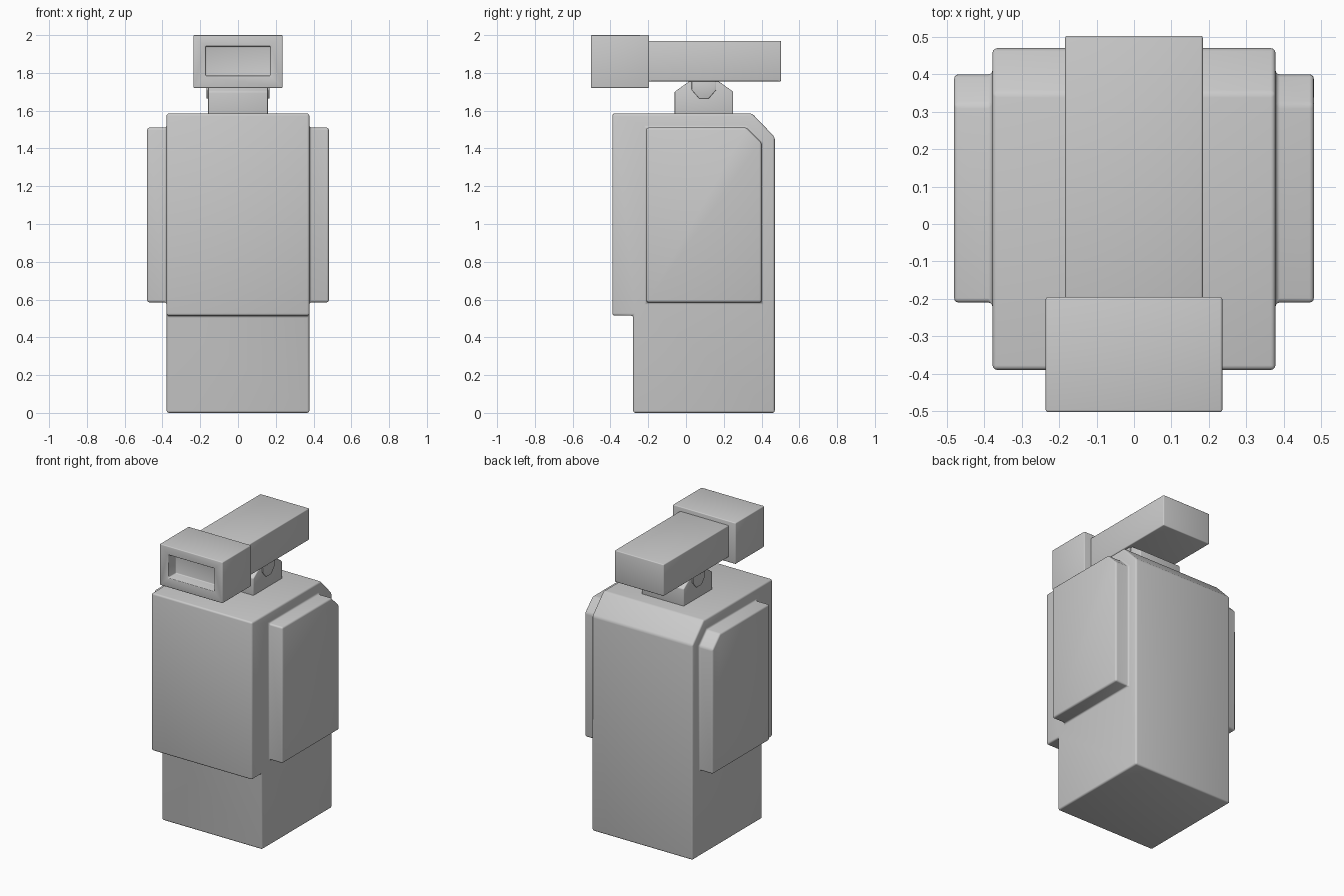
import bpy, bmesh, math

cube = bpy.data.objects.get("Cube")
if cube:
    bpy.data.objects.remove(cube, do_unlink=True)

grey = bpy.data.materials.new("light_grey")
grey.use_nodes = True
grey.diffuse_color = (0.6, 0.6, 0.6, 1)
grey.node_tree.nodes["Principled BSDF"].inputs["Base Color"].default_value = (0.6, 0.6, 0.6, 1)


def extrude_profile(name, profile, half_width):
    """Extrude a (y, z) profile symmetrically along x."""
    bm = bmesh.new()
    face = bm.faces.new([bm.verts.new((-half_width, y, z)) for y, z in profile])
    ext = bmesh.ops.extrude_face_region(bm, geom=[face])["geom"]
    bmesh.ops.translate(bm, vec=(2 * half_width, 0, 0),
                        verts=[v for v in ext if isinstance(v, bmesh.types.BMVert)])
    bmesh.ops.recalc_face_normals(bm, faces=bm.faces)
    mesh = bpy.data.meshes.new(name)
    bm.to_mesh(mesh)
    bm.free()
    mesh.materials.append(grey)
    obj = bpy.data.objects.new(name, mesh)
    bpy.context.collection.objects.link(obj)
    return obj


def rect(y0, y1, z0, z1):
    return [(y0, z0), (y1, z0), (y1, z1), (y0, z1)]


def combine(obj, other, operation):
    mod = obj.modifiers.new(operation.lower(), "BOOLEAN")
    mod.operation, mod.solver, mod.object = operation, "EXACT", other
    other.hide_render = True
    other.hide_set(True)


def soften(obj, width):
    """Round the edges and smooth-shade the result."""
    mod = obj.modifiers.new("rounded_edges", "BEVEL")
    mod.width, mod.segments = width, 3
    mod.limit_method, mod.angle_limit = "ANGLE", math.radians(30)
    bpy.ops.object.select_all(action="DESELECT")
    bpy.context.view_layer.objects.active = obj
    obj.select_set(True)
    for m in list(obj.modifiers):
        bpy.ops.object.modifier_apply(modifier=m.name)
    bpy.ops.object.shade_smooth_by_angle(angle=math.radians(35))


# Main body: overhanging front, sloped upper back edge, raised side panels
body = extrude_profile("body", [(-0.28, 0), (0.47, 0), (0.47, 1.46), (0.35, 1.585),
                                (-0.39, 1.585), (-0.39, 0.515), (-0.28, 0.515)], 0.378)
panels = extrude_profile("side_panels", [(-0.21, 0.585), (0.4, 0.585), (0.4, 1.43),
                                         (0.32, 1.51), (-0.21, 1.51)], 0.481)
combine(body, panels, "UNION")
soften(body, 0.012)

# Neck bracket and its pivot pin
bracket = extrude_profile("neck_bracket", [(-0.06, 1.57), (0.25, 1.57), (0.25, 1.7),
                                           (0.17, 1.757), (0.02, 1.757), (-0.06, 1.7)], 0.158)
soften(bracket, 0.006)
pivot = extrude_profile("pivot_pin", [(0.03, 1.757), (0.03, 1.71), (0.07, 1.664),
                                      (0.12, 1.664), (0.16, 1.71), (0.16, 1.757)], 0.167)
soften(pivot, 0.004)

# Horizontal arm
arm = extrude_profile("arm", rect(-0.2, 0.503, 1.755, 1.97), 0.184)
soften(arm, 0.006)

# Head block with a recessed window in front
head = extrude_profile("head", rect(-0.503, -0.195, 1.72, 2.0), 0.236)
window = extrude_profile("window_cutter", rect(-0.6, -0.42, 1.785, 1.94), 0.172)
combine(head, window, "DIFFERENCE")
soften(head, 0.006)

# Helpers are already baked into the parts
for helper in (panels, window):
    bpy.data.objects.remove(helper, do_unlink=True)
